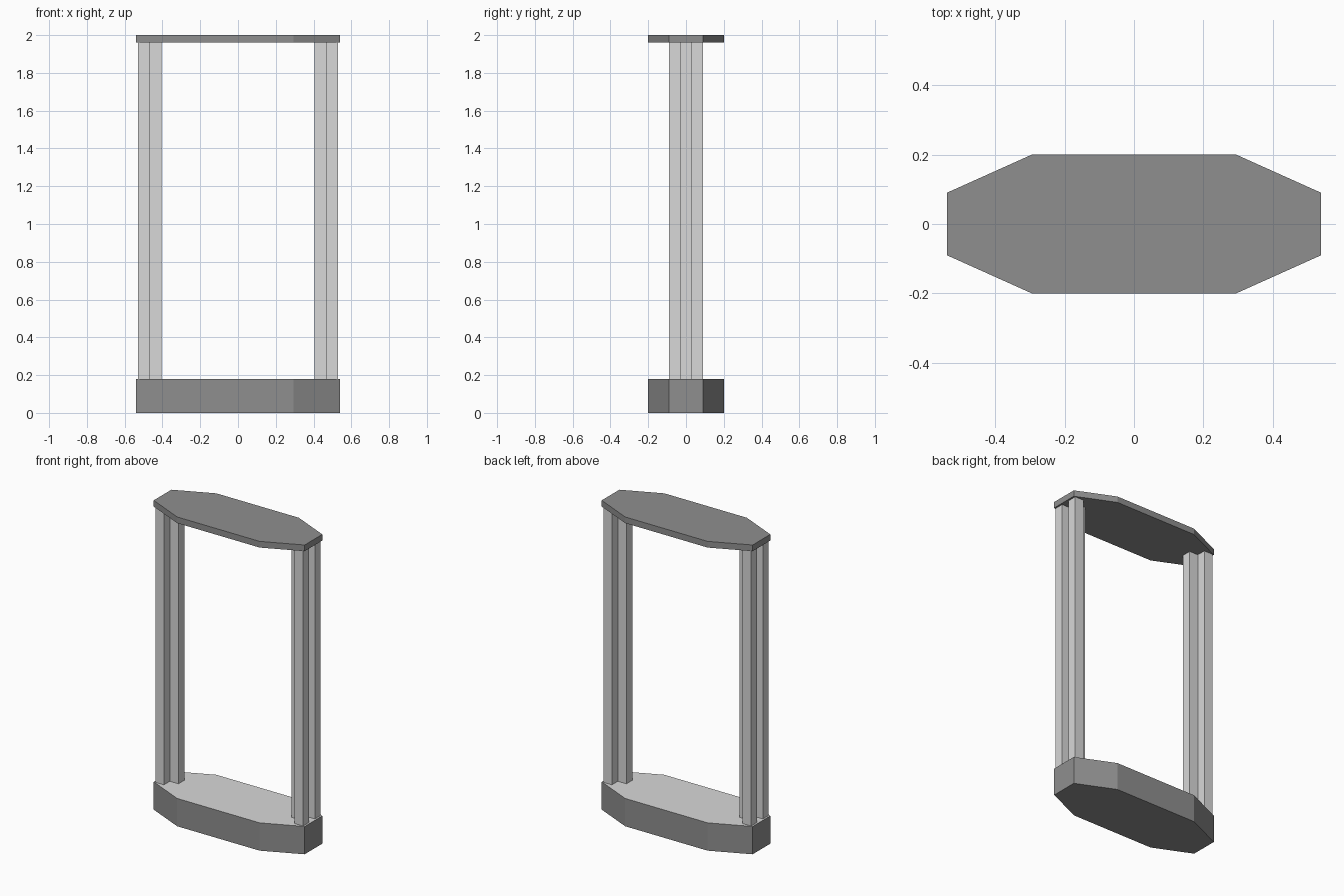
import bpy, bmesh

if "Cube" in bpy.data.objects:
    bpy.data.objects.remove(bpy.data.objects["Cube"])


def material(name, value):
    m = bpy.data.materials.new(name)
    m.diffuse_color = (value, value, value, 1)
    m.use_nodes = True
    m.node_tree.nodes["Principled BSDF"].inputs["Base Color"].default_value = m.diffuse_color
    return m


DARK = material("dark_grey", 0.275)
LIGHT = material("light_grey", 0.69)


def prism(name, outline, z0, z1, mats):
    """Extrude an outline from z0 to z1."""
    bm = bmesh.new()
    face = bm.faces.new([bm.verts.new((x, y, z0)) for x, y in outline])
    ext = bmesh.ops.extrude_face_region(bm, geom=[face])
    for v in ext["geom"]:
        if isinstance(v, bmesh.types.BMVert):
            v.co.z = z1
    bmesh.ops.recalc_face_normals(bm, faces=bm.faces[:])
    # a second material, if given, goes on the upward face
    if len(mats) > 1:
        for f in bm.faces:
            if f.normal.z > 0.9:
                f.material_index = 1
    mesh = bpy.data.meshes.new(name)
    bm.to_mesh(mesh)
    bm.free()
    for m in mats:
        mesh.materials.append(m)
    ob = bpy.data.objects.new(name, mesh)
    bpy.context.collection.objects.link(ob)
    return ob


# Octagonal footprint shared by base and roof
octagon = [(0.54, -0.09), (0.54, 0.09), (0.295, 0.2), (-0.295, 0.2),
           (-0.54, 0.09), (-0.54, -0.09), (-0.295, -0.2), (0.295, -0.2)]
prism("base", octagon, 0, 0.18, [DARK, LIGHT])
prism("top_plate", octagon, 1.96, 2.0, [DARK])

# Three staggered square posts per side: two outer, one inner
h = 0.031
for side, s in (("left", -1), ("right", 1)):
    for part, x, y in (("front", 0.498, -0.06), ("back", 0.498, 0.06), ("inner", 0.436, 0)):
        cx = s * x
        square = [(cx - h, y - 0.03), (cx + h, y - 0.03), (cx + h, y + 0.03), (cx - h, y + 0.03)]
        prism(f"{side}_{part}_post", square, 0.18, 1.96, [LIGHT])
